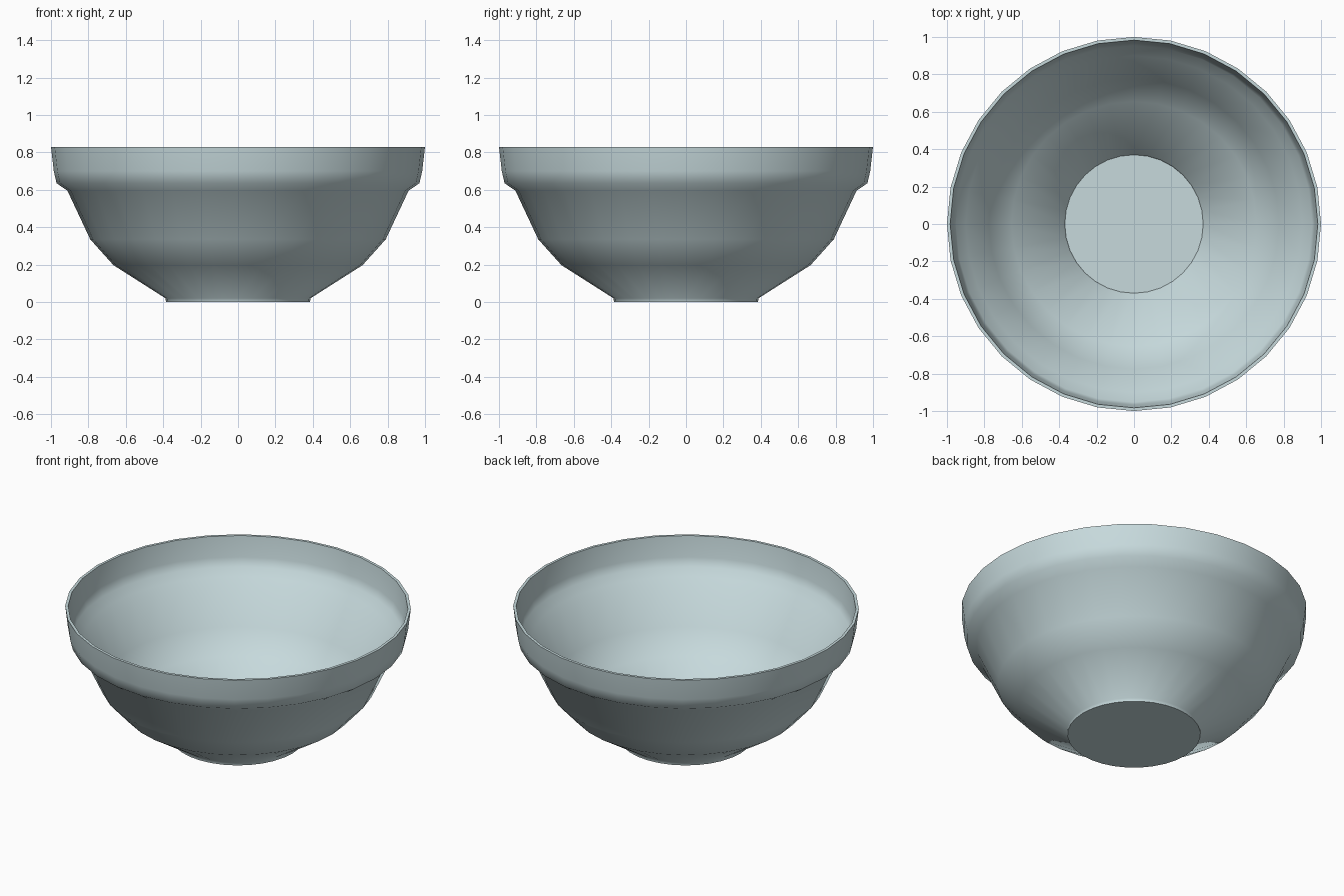
import bpy
import bmesh
import math

SEGMENTS = 32

cube = bpy.data.objects.get("Cube")
if cube:
    bpy.data.objects.remove(cube, do_unlink=True)

# Pale blue-grey glaze
glaze = bpy.data.materials.new("pale_blue_grey")
glaze.use_nodes = True
colour = (0.57, 0.70, 0.72, 1.0)
glaze.diffuse_color = colour
shader = next(n for n in glaze.node_tree.nodes if n.type == 'BSDF_PRINCIPLED')
shader.inputs["Base Color"].default_value = colour

# Outer wall (radius, height): foot, belly, ledge, collar
outer = [(0.385, 0.0), (0.388, 0.02), (0.666, 0.197), (0.79, 0.335),
         (0.912, 0.595), (0.97, 0.635), (0.985, 0.70), (1.0, 0.83)]
# Inner wall, from the floor up to the rim
inner = [(0.37, 0.017), (0.375, 0.034), (0.655, 0.212), (0.776, 0.344),
         (0.9, 0.608), (0.953, 0.645), (0.968, 0.70), (0.983, 0.83)]


def lathe(name, profile, material):
    """Revolve a profile around z and close both ends with flat discs."""
    bm = bmesh.new()
    rings = []
    for radius, z in profile:
        angles = [math.tau * i / SEGMENTS for i in range(SEGMENTS)]
        rings.append([bm.verts.new((radius * math.cos(a), radius * math.sin(a), z))
                      for a in angles])
    for low, high in zip(rings, rings[1:]):
        for i in range(SEGMENTS):
            j = (i + 1) % SEGMENTS
            bm.faces.new((low[i], low[j], high[j], high[i]))
    bm.faces.new(list(reversed(rings[0])))
    bm.faces.new(rings[-1])
    bmesh.ops.recalc_face_normals(bm, faces=bm.faces)
    mesh = bpy.data.meshes.new(name)
    bm.to_mesh(mesh)
    bm.free()
    mesh.materials.append(material)
    obj = bpy.data.objects.new(name, mesh)
    bpy.context.collection.objects.link(obj)
    return obj


# Bowl: outside, over the rim, and back down the inside
bowl = lathe("bowl", outer + inner[::-1], glaze)
bpy.ops.object.select_all(action='DESELECT')
bowl.select_set(True)
bpy.context.view_layer.objects.active = bowl
bpy.ops.object.shade_smooth_by_angle(angle=math.radians(60))
